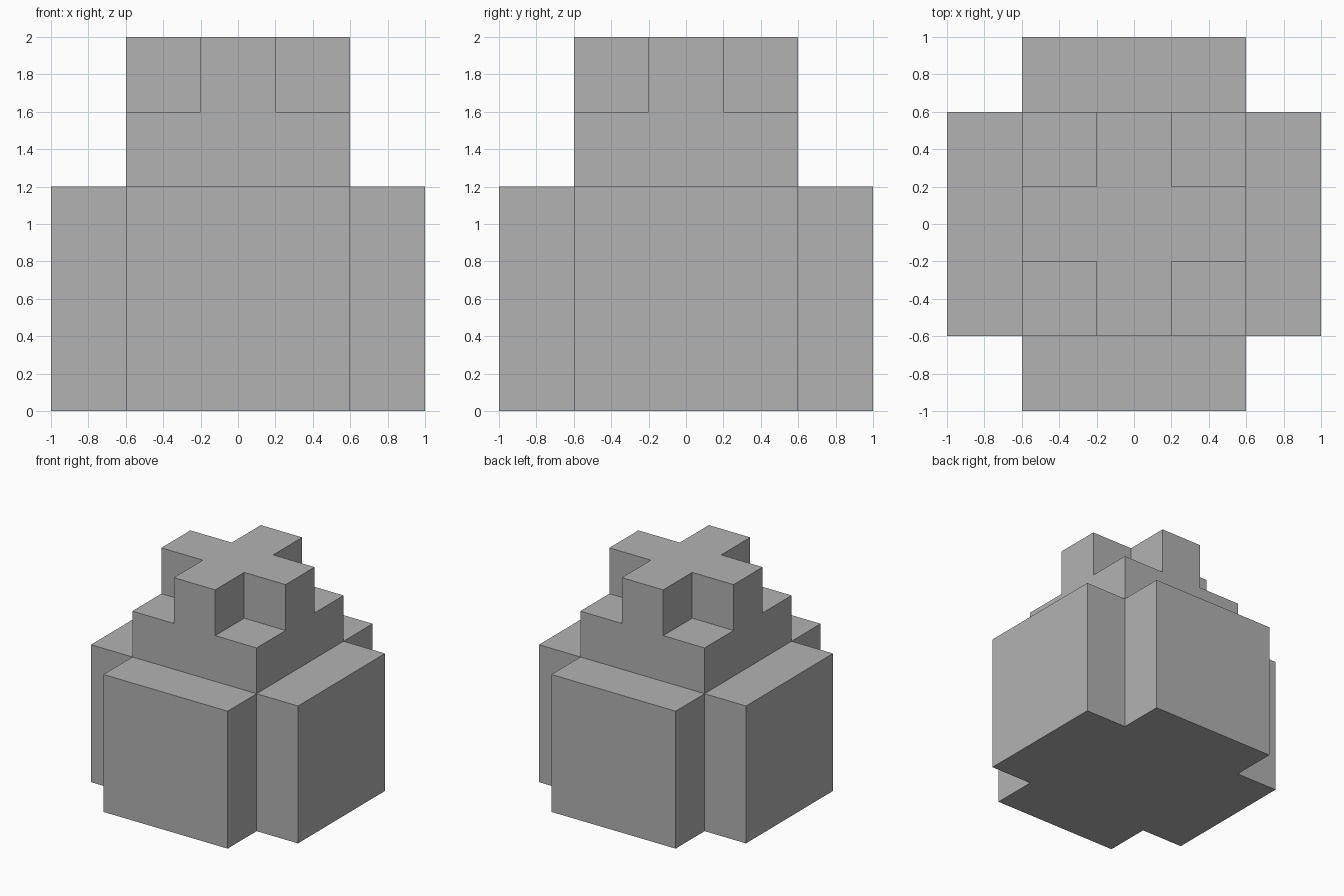
import bpy
import bmesh

cube = bpy.data.objects.get("Cube")
if cube:
    bpy.data.objects.remove(cube, do_unlink=True)

# Single flat grey material
GREY = (0.448, 0.448, 0.448, 1.0)
grey = bpy.data.materials.new("stone_grey")
grey.use_nodes = True
grey.diffuse_color = GREY
grey.node_tree.nodes["Principled BSDF"].inputs["Base Color"].default_value = GREY


def square_outline(half):
    return [(-half, -half), (half, -half), (half, half), (-half, half)]


def cross_outline(reach, half):
    """Plus-shaped outline: one arm's three corners turned through four quarters."""
    points = []
    arm = [(half, -half), (reach, -half), (reach, half)]
    for _ in range(4):
        points += arm
        arm = [(-y, x) for x, y in arm]
    return points


def prism(name, outline, bottom, top):
    """Extrude a flat outline from bottom to top."""
    bm = bmesh.new()
    face = bm.faces.new([bm.verts.new((x, y, bottom)) for x, y in outline])
    result = bmesh.ops.extrude_face_region(bm, geom=[face], use_keep_orig=True)
    raised = [g for g in result["geom"] if isinstance(g, bmesh.types.BMVert)]
    bmesh.ops.translate(bm, verts=raised, vec=(0, 0, top - bottom))
    bmesh.ops.recalc_face_normals(bm, faces=bm.faces)
    mesh = bpy.data.meshes.new(name)
    bm.to_mesh(mesh)
    bm.free()
    mesh.materials.append(grey)
    obj = bpy.data.objects.new(name, mesh)
    bpy.context.collection.objects.link(obj)
    return obj


# Wide cross-shaped base, square tier, and small cross on top
prism("cross_base", cross_outline(1.0, 0.6), 0.0, 1.2)
prism("middle_block", square_outline(0.6), 1.2, 1.6)
prism("top_cross", cross_outline(0.6, 0.2), 1.6, 2.0)
